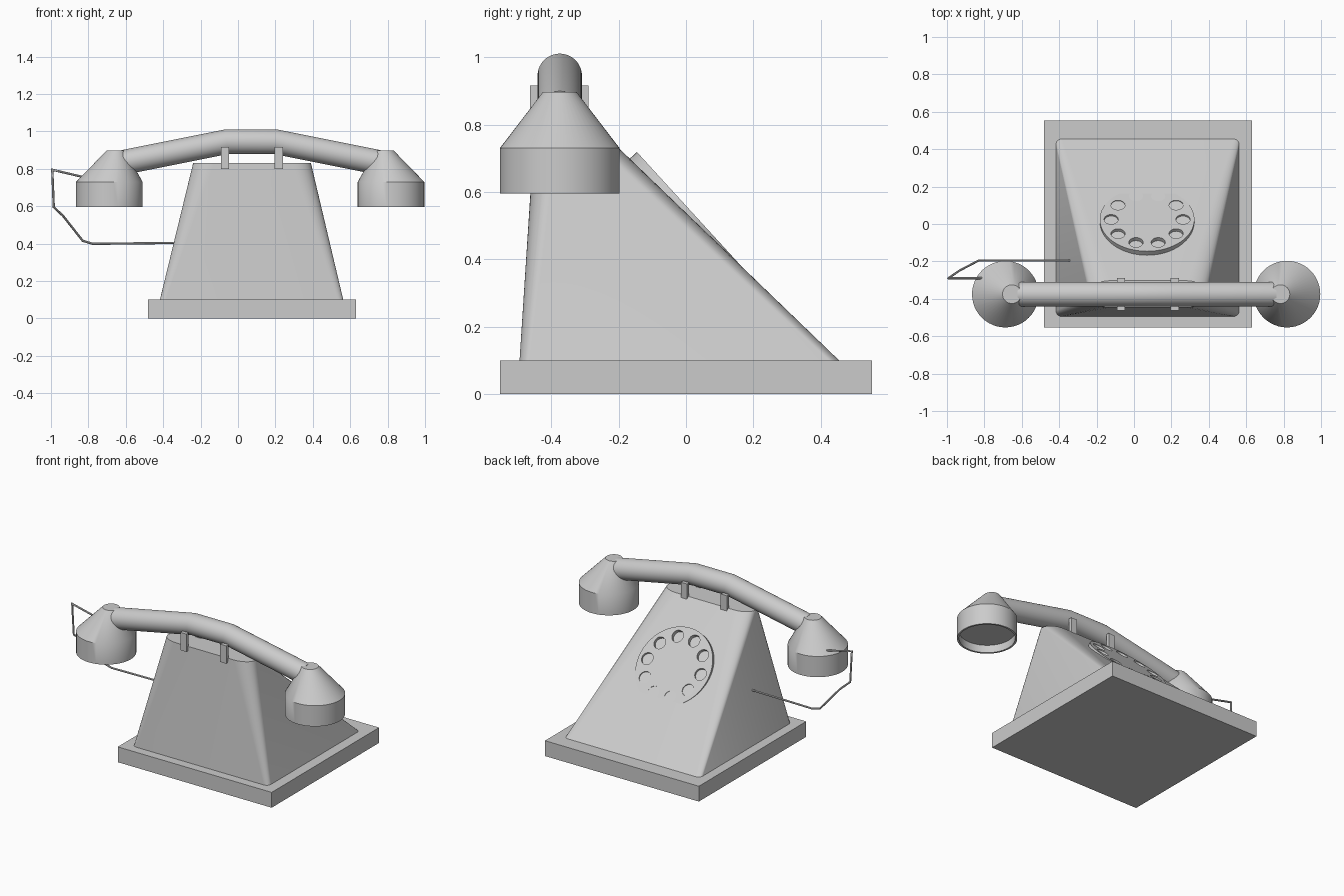
import bpy, bmesh, math
from mathutils import Matrix, Vector

if "Cube" in bpy.data.objects:
    bpy.data.objects.remove(bpy.data.objects["Cube"])

CX, HY = 0.07, -0.375          # phone centre in x, handset line in y
grey = bpy.data.materials.new("light_grey")
grey.diffuse_color = (0.6, 0.6, 0.6, 1)
grey.use_nodes = True
grey.node_tree.nodes["Principled BSDF"].inputs["Base Color"].default_value = grey.diffuse_color


def finish(name, bm, smooth=True):
    bmesh.ops.recalc_face_normals(bm, faces=bm.faces[:])
    me = bpy.data.meshes.new(name)
    bm.to_mesh(me)
    bm.free()
    me.materials.append(grey)
    ob = bpy.data.objects.new(name, me)
    bpy.context.collection.objects.link(ob)
    if smooth:
        bpy.ops.object.select_all(action='DESELECT')
        ob.select_set(True)
        bpy.context.view_layer.objects.active = ob
        bpy.ops.object.shade_smooth_by_angle(angle=math.radians(35))
    return ob


def box(name, x0, x1, y0, y1, z0, z1):
    bm = bmesh.new()
    m = Matrix.Translation(((x0 + x1) / 2, (y0 + y1) / 2, (z0 + z1) / 2))
    bmesh.ops.create_cube(bm, size=1, matrix=m @ Matrix.Diagonal((x1 - x0, y1 - y0, z1 - z0, 1)))
    return finish(name, bm, False)


def loft(name, rings, smooth=True):
    bm = bmesh.new()
    vs = [[bm.verts.new(p) for p in r] for r in rings]
    n = len(vs[0])
    for a, b in zip(vs, vs[1:]):
        for i in range(n):
            j = (i + 1) % n
            bm.faces.new((a[i], a[j], b[j], b[i]))
    bm.faces.new(vs[0])
    bm.faces.new(vs[-1])
    return finish(name, bm, smooth)


def rounded_rect(x0, x1, y0, y1, rx, ry, z, n=8):
    pts = []
    for k, (cx, cy) in enumerate(((x1 - rx, y1 - ry), (x0 + rx, y1 - ry),
                                  (x0 + rx, y0 + ry), (x1 - rx, y0 + ry))):
        for i in range(n + 1):
            a = math.pi / 2 * (k + i / n)
            pts.append((cx + rx * math.cos(a), cy + ry * math.sin(a), z))
    return pts


def circle(cx, cy, z, r, n=48):
    return [(cx + r * math.cos(2 * math.pi * i / n), cy + r * math.sin(2 * math.pi * i / n), z)
            for i in range(n)]


def tube(name, path, r, n):
    # sweep in mitred rings along a path
    pts = [Vector(p) for p in path]
    dirs = [(b - a).normalized() for a, b in zip(pts, pts[1:])]
    rings = []
    for i, p in enumerate(pts):
        t = (dirs[max(i - 1, 0)] + dirs[min(i, len(dirs) - 1)]).normalized()
        u = Vector((0, 1, 0))
        u = (u - t * u.dot(t)).normalized()
        v = t.cross(u)
        stretch = 1 / max(0.6, t.dot(dirs[max(i - 1, 0)]))
        rings.append([p + r * (u * math.cos(2 * math.pi * k / n)
                               + v * stretch * math.sin(2 * math.pi * k / n)) for k in range(n)])
    return loft(name, rings)


# Base slab and sloping body
box("base", -0.48, 0.63, -0.553, 0.553, 0, 0.1)
loft("body", [rounded_rect(-0.42, 0.565, -0.495, 0.465, 0.03, 0.03, 0.09),
              rounded_rect(-0.24, 0.39, -0.447, -0.303, 0.11, 0.07, 0.83)])

# Dial with ten finger holes, tilted a little steeper than the body
normal = Vector((0, 0.738, 0.675))
thick = 0.04
mat = (Matrix.Translation(Vector((CX, 0.025, 0.532)) - normal * thick / 2)
       @ Matrix.Rotation(-math.atan2(0.738, 0.675), 4, 'X'))
bm = bmesh.new()
bmesh.ops.create_cone(bm, cap_ends=True, segments=64, radius1=0.253, radius2=0.253,
                      depth=thick, matrix=mat)
dial = finish("dial", bm)
bm = bmesh.new()
for i in range(10):
    a = math.radians(36 * i)
    m = mat @ Matrix.Translation((0.192 * math.cos(a), 0.192 * math.sin(a), 0))
    bmesh.ops.create_cone(bm, cap_ends=True, segments=24, radius1=0.038, radius2=0.038,
                          depth=0.2, matrix=m)
cutter = finish("finger_hole_cutter", bm, False)
cutter.hide_render = True
mod = dial.modifiers.new("holes", 'BOOLEAN')
mod.operation = 'DIFFERENCE'
mod.solver = 'EXACT'
mod.object = cutter
bpy.ops.object.select_all(action='DESELECT')
dial.select_set(True)
bpy.context.view_layer.objects.active = dial
bpy.ops.object.modifier_apply(modifier=mod.name)
bpy.data.objects.remove(cutter)

# Cradle prongs
for sx, side in ((-1, "left"), (1, "right")):
    x = CX + 0.004 + sx * 0.144
    box(f"cradle_prong_front_{side}", x - 0.022, x + 0.022, -0.463, -0.44, 0.8, 0.916)
    box(f"cradle_prong_back_{side}", x - 0.022, x + 0.022, -0.312, -0.289, 0.8, 0.916)

# Handset grip
tube("handset_grip", [(-0.61, HY, 0.835), (-0.06, HY, 0.945),
                      (0.2, HY, 0.945), (0.75, HY, 0.835)], 0.066, 40)

# Ear and mouth cups: leaning cone over a drum, hollow underneath
for sx, name in ((-1, "ear_cup"), (1, "mouth_cup")):
    c = CX - 0.005 + sx * 0.753
    top = c - sx * 0.035
    loft(name, [circle(top, HY, 0.897, 0.05), circle(c, HY, 0.73, 0.178),
                circle(c, HY, 0.595, 0.178), circle(c, HY, 0.595, 0.166),
                circle(c, HY, 0.645, 0.166)])

# Cord from the ear cup to the body
tube("cord", [(-0.78, -0.29, 0.745), (-0.993, -0.29, 0.795), (-0.985, -0.285, 0.595),
              (-0.935, -0.25, 0.548), (-0.83, -0.195, 0.415), (-0.775, -0.195, 0.399),
              (-0.33, -0.195, 0.404)], 0.006, 8)
